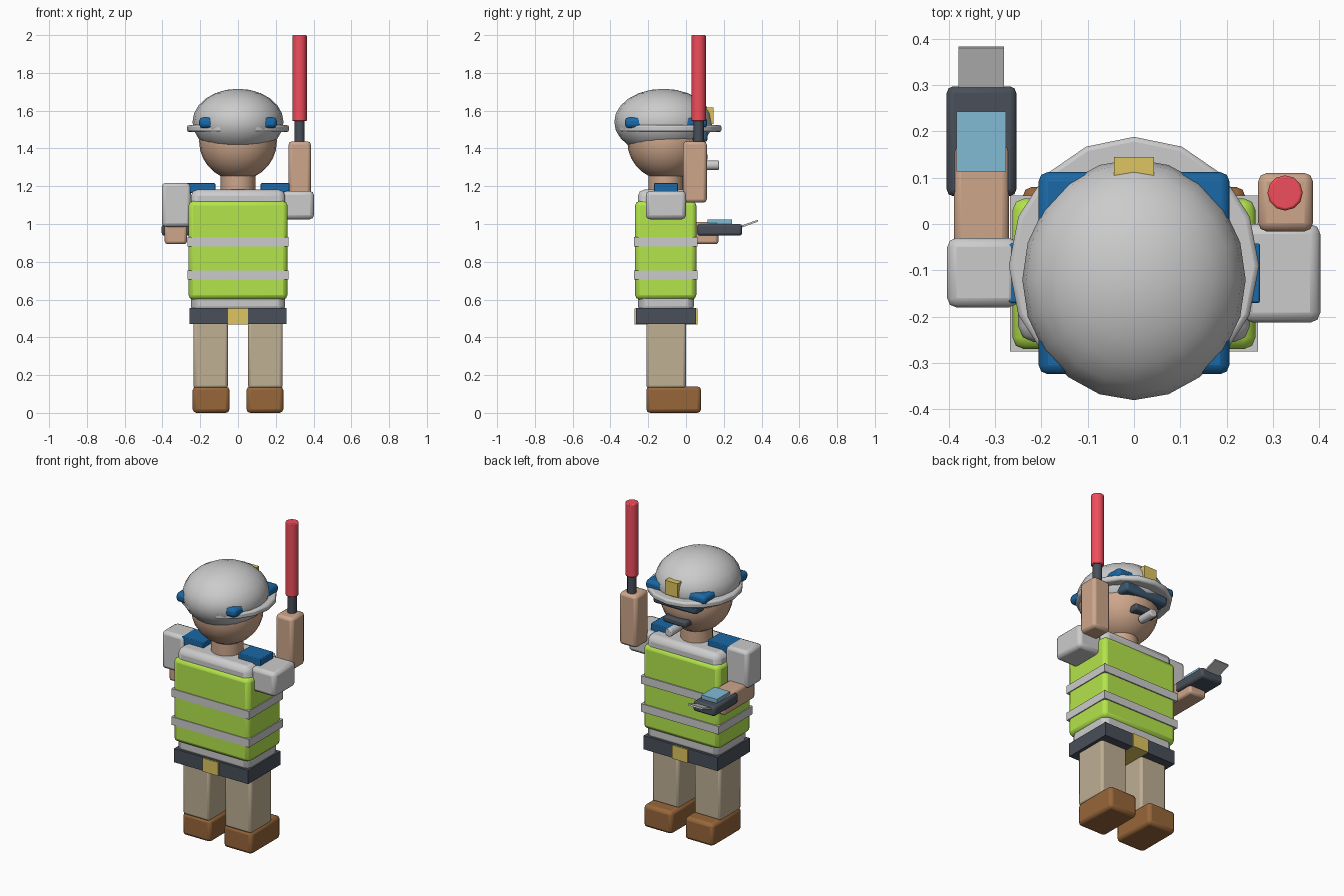
import bpy, math

if "Cube" in bpy.data.objects:
    bpy.data.objects.remove(bpy.data.objects["Cube"])

MATS = {}

def mat(name, rgb):
    # display colour 0-255 converted to linear
    m = bpy.data.materials.new(name)
    m.diffuse_color = [(c / 255) ** 2.2 for c in rgb] + [1]
    m.use_nodes = True
    m.node_tree.nodes["Principled BSDF"].inputs["Base Color"].default_value = m.diffuse_color
    MATS[name] = m

for n, c in {"skin": (205, 165, 138), "white": (236, 236, 236), "lime": (178, 228, 76),
             "dark": (74, 80, 90), "gold": (220, 196, 96), "tan": (190, 174, 146),
             "brown": (150, 102, 60), "blue": (32, 104, 164), "red": (240, 78, 92),
             "screen": (128, 186, 212), "visor": (62, 88, 110)}.items():
    mat(n, c)

def finish(o, name, m, bevel=0.0, segs=2):
    o.name = name
    if m:
        o.data.materials.append(MATS[m])
    bpy.ops.object.transform_apply(location=False, rotation=False, scale=True)
    if bevel:
        b = o.modifiers.new("bevel", "BEVEL")
        b.width, b.segments = bevel, segs
        b.limit_method = "ANGLE"
    bpy.ops.object.shade_smooth_by_angle(angle=math.radians(40))
    return o

def box(name, x, y, z, m=None, bevel=0.0, rx=0.0):
    # box given by its (min, max) range on each axis
    bpy.ops.mesh.primitive_cube_add(size=1, location=[(a + b) / 2 for a, b in (x, y, z)],
                                    rotation=(rx, 0, 0))
    o = bpy.context.object
    o.scale = [b - a for a, b in (x, y, z)]
    return finish(o, name, m, bevel)

def ball(name, loc, scale, m, segs=24, rings=14):
    bpy.ops.mesh.primitive_uv_sphere_add(segments=segs, ring_count=rings, radius=1, location=loc)
    bpy.context.object.scale = scale
    return finish(bpy.context.object, name, m)

def rod(name, loc, r, h, m, verts=12, bevel=0.0, rx=0.0, ry=None):
    bpy.ops.mesh.primitive_cylinder_add(vertices=verts, radius=1, depth=1, location=loc,
                                        rotation=(rx, 0, 0))
    bpy.context.object.scale = (r, ry or r, h)
    return finish(bpy.context.object, name, m, bevel)

# legs, shoes and shoulder tabs on both sides
for side, s in (("left", -1), ("right", 1)):
    def sx(a, b):
        return tuple(sorted((s * a, s * b)))
    box(side + "_shoe", sx(0.045, 0.24), (-0.21, 0.08), (0, 0.14), "brown", 0.02)
    box(side + "_leg", sx(0.053, 0.236), (-0.21, 0.0), (0.13, 0.5), "tan", 0.015)
    box(side + "_shoulder_tab", sx(0.12, 0.272), (-0.17, -0.042), (1.165, 1.216), "blue", 0.004)

# torso: shirt, vest, reflective bands, belt and buckles
box("shirt", (-0.25, 0.25), (-0.255, 0.042), (0.53, 1.182), "white", 0.035)
box("vest", (-0.262, 0.262), (-0.27, 0.055), (0.6, 1.122), "lime", 0.025)
for z in (0.705, 0.88):
    box("reflective_band", (-0.268, 0.268), (-0.275, 0.062), (z, z + 0.05))
box("belt", (-0.256, 0.256), (-0.265, 0.053), (0.47, 0.555), "dark")
box("buckle", (-0.054, 0.054), (-0.272, 0.061), (0.469, 0.553), "gold")

# neck and head
rod("neck", (0, -0.107, 1.2), 0.092, 0.14, "skin", 20)
ball("head", (0, -0.105, 1.438), (0.206, 0.206, 0.206), "skin")

# helmet with brim, side vents showing through the shell, and front badge
ball("helmet", (0, -0.12, 1.54), (0.241, 0.26, 0.176), "white", 20, 12)
rod("helmet_brim", (0, -0.09, 1.505), 0.27, 0.036, "white", 16, 0.01, ry=0.278)
box("helmet_vents", (-0.206, 0.206), (-0.324, 0.112), (1.507, 1.565), "blue", 0.02)
box("helmet_badge", (-0.043, 0.043), (0.06, 0.145), (1.53, 1.617), "gold")

# glasses, mouth guard and microphone
box("glasses", (-0.15, 0.15), (0.02, 0.115), (1.435, 1.5), "visor", 0.015)
box("mouth_guard", (-0.08, 0.08), (0.03, 0.115), (1.335, 1.375), "dark", 0.012)
rod("microphone", (0, 0.12, 1.311), 0.026, 0.11, "white", 12, 0.006, rx=math.pi / 2)

# left arm holding a handset
box("left_sleeve", (-0.403, -0.25), (-0.18, -0.03), (0.985, 1.218), "white", 0.02)
box("left_forearm", (-0.388, -0.27), (-0.13, 0.172), (0.893, 1.01), "skin", 0.015)
box("handset", (-0.404, -0.254), (0.06, 0.297), (0.938, 1.0), "dark", 0.014)
box("handset_screen", (-0.383, -0.276), (0.113, 0.243), (0.985, 1.024), "screen")
box("handset_aerial", (-0.379, -0.28), (0.28, 0.384), (0.995, 1.005), None, 0, math.radians(20))

# right arm raising a signal wand
box("right_sleeve", (0.235, 0.402), (-0.213, 0.0), (1.025, 1.175), "white", 0.022)
box("right_forearm", (0.268, 0.386), (-0.016, 0.11), (1.113, 1.438), "skin", 0.018)
rod("wand_handle", (0.326, 0.067, 1.47), 0.027, 0.16, "dark", 12)
rod("wand_light", (0.326, 0.067, 1.772), 0.038, 0.456, "red", 12, 0.005)
